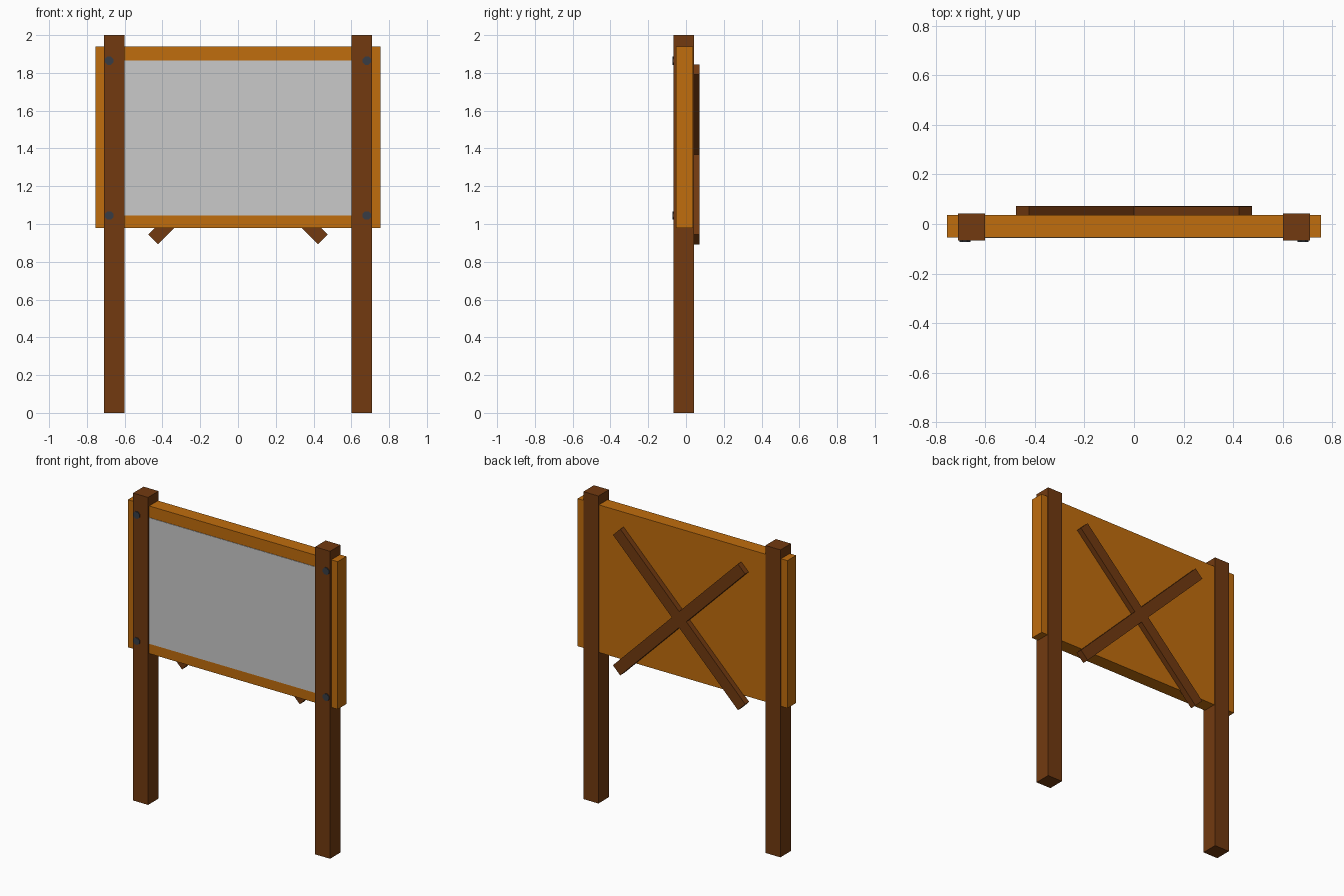
import bpy, bmesh
from math import radians
from mathutils import Matrix, Vector

if "Cube" in bpy.data.objects:
    bpy.data.objects.remove(bpy.data.objects["Cube"], do_unlink=True)


def material(name, rgb):
    m = bpy.data.materials.new(name)
    m.use_nodes = True
    m.diffuse_color = (*rgb, 1)
    m.node_tree.nodes["Principled BSDF"].inputs["Base Color"].default_value = (*rgb, 1)
    return m


dark_wood = material("dark brown wood", (0.168, 0.042, 0.005))
light_wood = material("orange wood", (0.53, 0.153, 0.004))
paper = material("light grey panel", (0.59, 0.59, 0.59))
iron = material("dark iron", (0.038, 0.046, 0.06))


def finish(name, bm, mat):
    mesh = bpy.data.meshes.new(name)
    bm.to_mesh(mesh)
    bm.free()
    mesh.materials.append(mat)
    ob = bpy.data.objects.new(name, mesh)
    bpy.context.collection.objects.link(ob)
    return ob


def box(name, lo, hi, mat, tilt=0):
    """Box between two corners, turned about y through its centre."""
    lo, hi = Vector(lo), Vector(hi)
    bm = bmesh.new()
    bmesh.ops.create_cube(bm, size=1, matrix=Matrix.Diagonal((*(hi - lo), 1)))
    ob = finish(name, bm, mat)
    ob.location = (lo + hi) / 2
    ob.rotation_euler.y = radians(tilt)
    return ob


# Board and the sheet on its front
box("board", (-0.755, -0.054, 0.98), (0.755, 0.036, 1.94), light_wood)
box("notice_panel", (-0.65, -0.057, 1.045), (0.65, -0.05, 1.865), paper)

# Posts with bolts near the board's corners
for side, s in (("left", 1), ("right", -1)):
    box(side + "_post", (s * 0.655 - 0.054, -0.066, 0),
        (s * 0.655 + 0.054, 0.042, 2), dark_wood)
    for level, z in (("upper", 1.865), ("lower", 1.045)):
        bm = bmesh.new()
        bmesh.ops.create_cone(bm, cap_ends=True, segments=8, radius1=0.024,
                              radius2=0.024, depth=0.02,
                              matrix=Matrix.Rotation(radians(90), 4, "X")
                              @ Matrix.Rotation(radians(22.5), 4, "Z"))
        bolt = finish(f"{side}_{level}_bolt", bm, iron)
        bolt.location = (s * 0.682, -0.062, z)

# Crossed braces on the back
for name, tilt, depth in (("front_brace", -45, 0.071), ("rear_brace", 45, 0.072)):
    box(name, (-0.636, 0.03, 1.331), (0.636, depth, 1.405), dark_wood, tilt)
